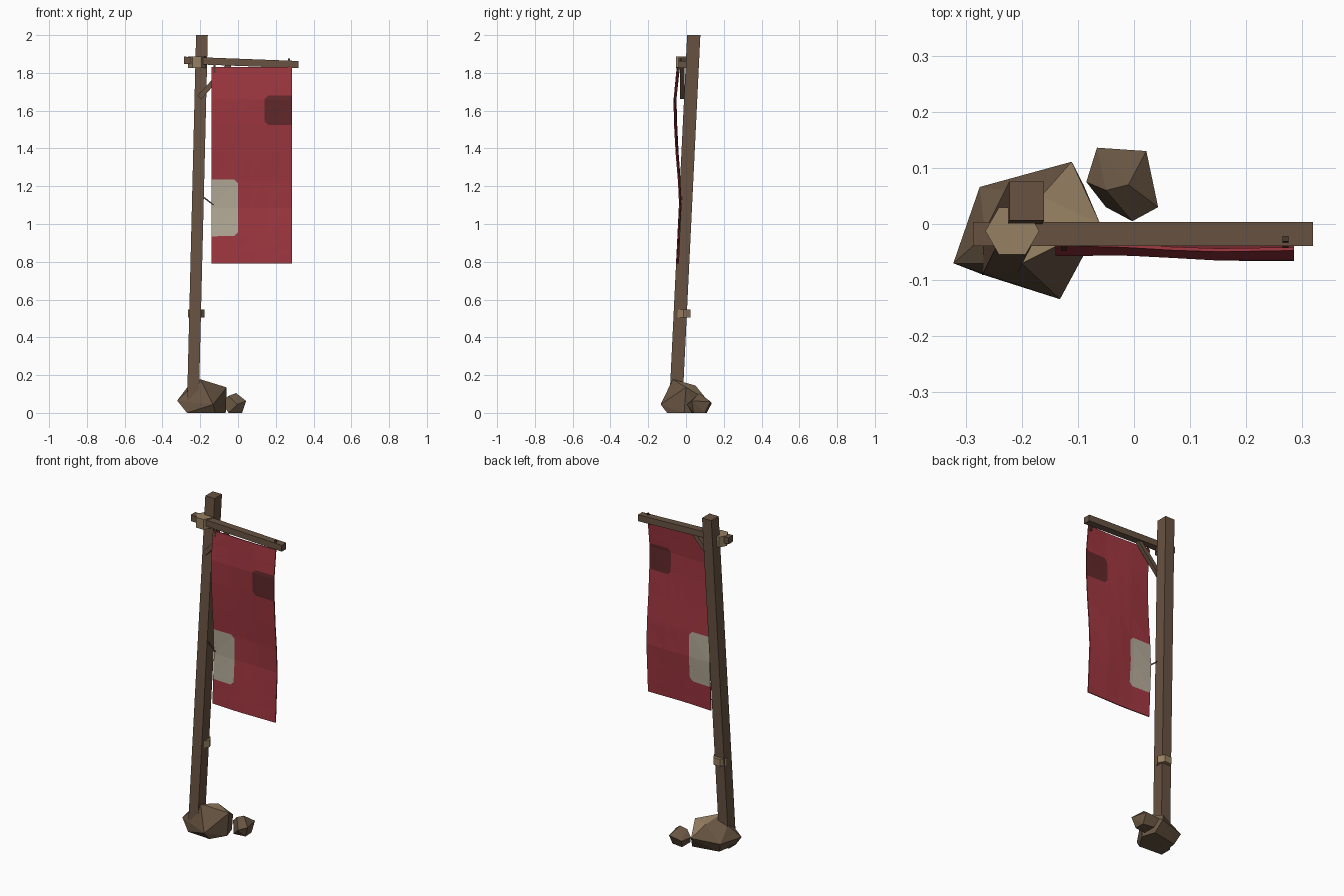
import bpy, bmesh, math
from mathutils import Vector

if "Cube" in bpy.data.objects:
    bpy.data.objects.remove(bpy.data.objects["Cube"])


def mat(name, r, g, b):
    lin = lambda c: ((c / 255 + 0.055) / 1.055) ** 2.4
    m = bpy.data.materials.new(name)
    m.diffuse_color = (lin(r), lin(g), lin(b), 1)
    m.use_nodes = True
    m.node_tree.nodes["Principled BSDF"].inputs["Base Color"].default_value = m.diffuse_color
    return m


WOOD = mat("brown_wood", 104, 83, 66)
TAN = mat("tan_wood", 150, 128, 98)
STONE = mat("brown_stone", 104, 85, 66)
ROPE = mat("dark_rope", 76, 60, 47)
RED = mat("red_cloth", 157, 54, 63)
DARK = mat("dark_red_patch", 98, 40, 43)
PALE = mat("pale_patch", 178, 168, 150)


def finish(name, bm, *mats):
    bmesh.ops.recalc_face_normals(bm, faces=bm.faces)
    me = bpy.data.meshes.new(name)
    bm.to_mesh(me)
    bm.free()
    for m in mats:
        me.materials.append(m)
    ob = bpy.data.objects.new(name, me)
    bpy.context.collection.objects.link(ob)
    return ob


def bar(name, p, q, u, v, m):
    """Four-sided bar from p to q; u and v are half-extents of the section."""
    u, v = Vector(u), Vector(v)
    bm = bmesh.new()
    a, b = [[bm.verts.new(Vector(e) + u * i + v * j)
             for i, j in ((-1, -1), (1, -1), (1, 1), (-1, 1))] for e in (p, q)]
    bm.faces.new(a)
    bm.faces.new(b)
    for i in range(4):
        k = (i + 1) % 4
        bm.faces.new((a[i], a[k], b[k], b[i]))
    return finish(name, bm, m)


def collar(name, x, y, z0, z1, r):
    bm = bmesh.new()
    ring = [(x + r * math.cos(i * math.pi / 3), y + r * math.sin(i * math.pi / 3)) for i in range(6)]
    f = bm.faces.new([bm.verts.new((a, b, z0)) for a, b in ring])
    ext = bmesh.ops.extrude_face_region(bm, geom=[f], use_keep_orig=True)
    for e in ext["geom"]:
        if isinstance(e, bmesh.types.BMVert):
            e.co.z = z1
    return finish(name, bm, TAN)


def rock(name, pts, tan_side=False):
    bm = bmesh.new()
    for p in pts:
        bm.verts.new(p)
    bmesh.ops.convex_hull(bm, input=bm.verts[:])
    bmesh.ops.delete(bm, geom=[v for v in bm.verts if not v.link_faces], context='VERTS')
    bmesh.ops.recalc_face_normals(bm, faces=bm.faces)
    for f in bm.faces:  # lighter faces on the upper back
        f.normal_update()
        n = f.normal
        if tan_side and n.y > 0.1 and n.z > 0.3 and n.x > -0.2:
            f.material_index = 1
    return finish(name, bm, STONE, TAN)


# leaning pole, cross beam, brace
bar("pole", (-0.24, -0.056, 0), (-0.191, 0.041, 2), (0.031, 0, 0), (0, 0.035, 0), WOOD)
bar("cross_beam", (-0.287, -0.018, 1.867), (0.319, -0.018, 1.844), (0, 0.0215, 0), (0, 0, 0.019), WOOD)
bar("brace", (-0.205, -0.019, 1.67), (-0.045, -0.019, 1.845), (0, 0.012, 0), (0.010, 0, -0.009), WOOD)

# hexagonal collars
collar("beam_collar", -0.217, -0.0125, 1.826, 1.888, 0.048)
collar("pole_collar", -0.221, -0.0125, 0.505, 0.548, 0.043)

# ropes tying the banner
bar("side_tie", (-0.2, -0.022, 1.155), (-0.128, -0.03, 1.1), (0, 0.003, 0), (0.002, 0, 0.003), ROPE)
for nm, x, top in (("left_tie", -0.125, 1.868), ("right_tie", 0.27, 1.876)):
    bar(nm, (x, -0.042, 1.80), (x, -0.026, top), (0.005, 0, 0), (0, 0.005, 0), ROPE)

# banner cloth: wavy sheet with two round-cornered patches
WAVE = [(0.78, -.047), (0.95, -.037), (1.1, -.027), (1.25, -.034), (1.45, -.05), (1.65, -.058), (1.84, -.040)]


def depth(x, z):
    for (z0, y0), (z1, y1) in zip(WAVE, WAVE[1:]):
        if z <= z1:
            y = y0 + (y1 - y0) * (z - z0) / (z1 - z0)
            break
    return y + 0.003 - 0.008 * (x + 0.14) / 0.425 + 0.003 * math.sin(x * 14 + z * 5)


def patch(x, z):
    if x < 0 and 0.935 < z < 1.235 and min(z - 0.935, 1.235 - z) - x > 0.02:
        return 1
    if x > 0.14 and 1.525 < z < 1.68 and min(z - 1.525, 1.68 - z) + x - 0.14 > 0.02:
        return 2
    return 0


XS = [-0.14, -0.02, 0, 0.07, 0.14, 0.16, 0.285]
ZS = [0.79, 0.86, 0.935, 0.955, 1.085, 1.215, 1.235, 1.38, 1.525, 1.545, 1.66, 1.68, 1.75, 1.83]
bm = bmesh.new()
grid = [[bm.verts.new((x, depth(x, z), z)) for x in XS] for z in ZS]
for j in range(len(ZS) - 1):
    for i in range(len(XS) - 1):
        a, b, c, d = grid[j][i], grid[j][i + 1], grid[j + 1][i + 1], grid[j + 1][i]
        flip = ZS[j] in (1.215, 1.525)
        for t in ((a, b, d), (b, c, d)) if flip else ((a, b, c), (a, c, d)):
            f = bm.faces.new(t)
            mid = f.calc_center_median()
            f.material_index = patch(mid.x, mid.z)
banner = finish("banner", bm, RED, PALE, DARK)
sol = banner.modifiers.new("thickness", 'SOLIDIFY')
sol.thickness = 0.006
sol.offset = 0

# stones at the foot
rock("large_rock", [
    (-0.322, -0.07, 0.065), (-0.275, 0.066, 0.06), (-0.111, 0.111, 0.07), (-0.132, -0.134, 0.045),
    (-0.20, -0.07, 0.178), (-0.06, 0.0, 0.135), (-0.265, -0.02, 0.14), (-0.165, 0.05, 0.145),
    (-0.27, -0.09, 0), (-0.25, 0.04, 0), (-0.09, 0.07, 0), (-0.12, -0.10, 0), (-0.065, -0.01, 0)], True)
rock("small_rock", [
    (-0.066, 0.136, 0.05), (0.022, 0.13, 0.06), (0.043, 0.03, 0.063), (-0.003, 0.005, 0.045),
    (-0.085, 0.075, 0.055), (-0.01, 0.07, 0.105), (-0.05, 0.06, 0.09),
    (-0.05, 0.11, 0), (0.02, 0.10, 0), (0.022, 0.04, 0), (-0.05, 0.03, 0)])
